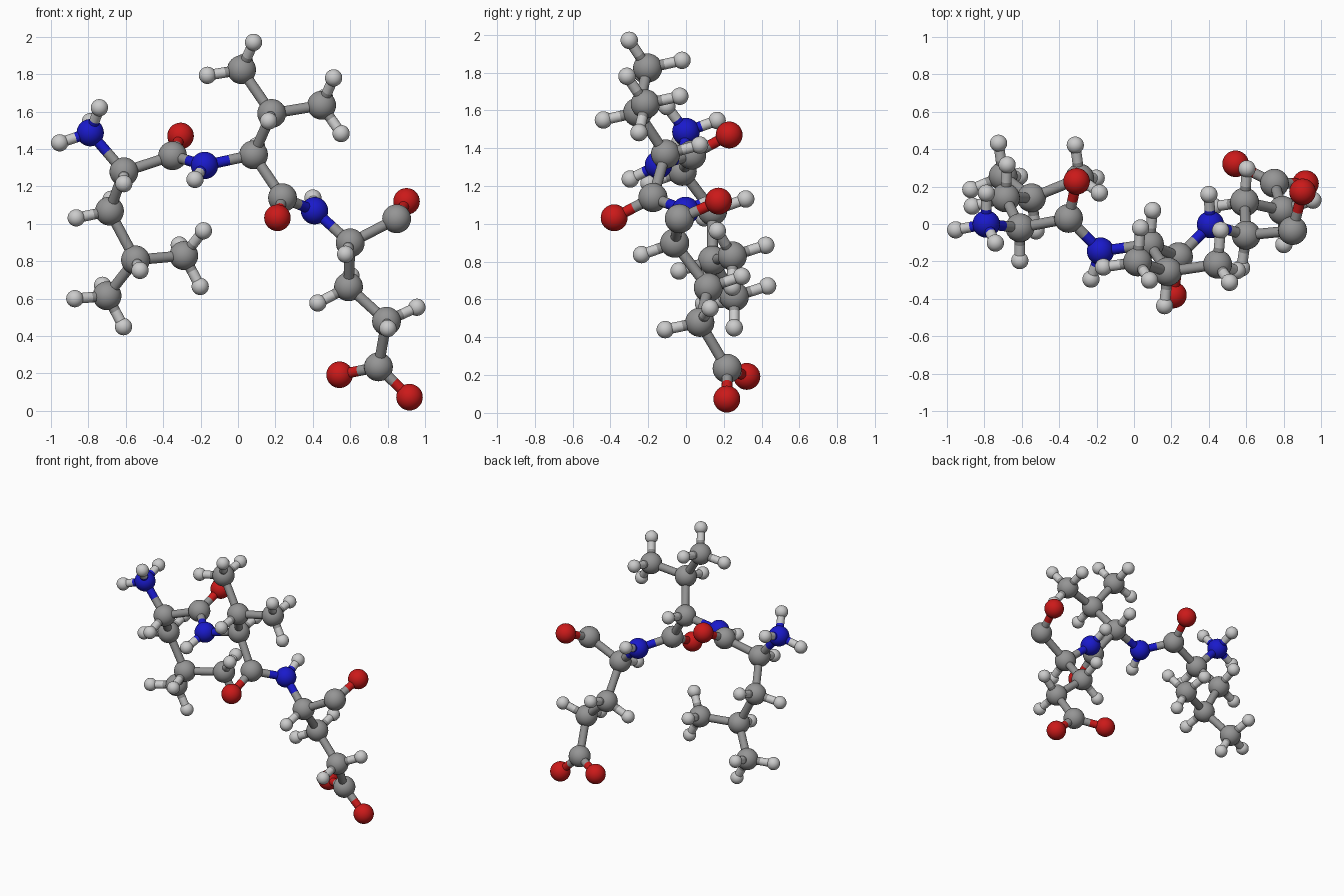
import bpy, bmesh
from mathutils import Vector

if "Cube" in bpy.data.objects:
    bpy.data.objects.remove(bpy.data.objects["Cube"])

RADIUS = {'C': 0.077, 'N': 0.073, 'O': 0.071, 'H': 0.046}
NAME = {'C': 'carbon', 'N': 'nitrogen', 'O': 'oxygen', 'H': 'hydrogen'}
COLOR = {'N': (0.01, 0.01, 0.6, 1), 'O': (0.6, 0.01, 0.01, 1), 'H': (0.62, 0.62, 0.62, 1),
         'C': (0.3, 0.3, 0.3, 1)}
BOND_R = 0.028

# heavy atoms, one table per residue (first letter is the element)
first = {'N1': (-.79, 0, 1.487), 'CA1': (-.61, -.02, 1.278), 'CB1': (-.687, .14, 1.068),
         'CG1': (-.548, .14, .807), 'CD1': (-.70, .255, .615), 'CE1': (-.29, .245, .83),
         'C1': (-.35, .03, 1.364), 'O1': (-.307, .228, 1.47)}
second = {'N2': (-.179, -.145, 1.312), 'CA2': (.083, -.108, 1.369), 'CB2': (.18, -.255, 1.59),
          'CG2': (.019, -.203, 1.824), 'CD2': (.447, -.215, 1.634),
          'C2': (.238, -.175, 1.139), 'O2': (.211, -.38, 1.032)}
third = {'N3': (.409, -.003, 1.07), 'CA3': (.6, -.06, .898), 'CB3': (.591, .118, .663),
         'CG3': (.794, .073, .479), 'CD3': (.751, .218, .235), 'OA3': (.543, .322, .193),
         'OB3': (.917, .216, .073), 'C3': (.848, -.035, 1.027), 'O3': (.901, .172, 1.12)}
atoms = {k: Vector(v) for t in (first, second, third) for k, v in t.items()}

CHAINS = ["N1 CA1 C1 N2 CA2 C2 N3 CA3 C3 O3", "CA1 CB1 CG1 CD1", "CG1 CE1", "C1 O1",
          "CA2 CB2 CG2", "CB2 CD2", "C2 O2", "CA3 CB3 CG3 CD3 OA3", "CD3 OB3"]
bonds = []
for chain in CHAINS:
    k = chain.split()
    bonds += list(zip(k, k[1:]))


def linked(a):
    return [q if p == a else p for p, q in bonds if a in (p, q)]


def direction(a, b):
    return (atoms[b] - atoms[a]).normalized()


def add_hydrogens(a, dirs):
    length = 0.175 if a[0] == 'N' else 0.187
    for i, d in enumerate(dirs):
        h = f"H{a}_{i}"
        atoms[h] = atoms[a] + d.normalized() * length
        bonds.append((a, h))


# single hydrogens point away from their neighbours
for a in "CA1 CG1 N2 CA2 CB2 N3 CA3".split():
    add_hydrogens(a, [-sum((direction(a, b) for b in linked(a)), Vector())])
# paired hydrogens straddle the chain
for a in "CB1 CB3 CG3".split():
    u, v = [direction(a, b) for b in linked(a)]
    out, side = -(u + v).normalized(), u.cross(v).normalized()
    add_hydrogens(a, [out * 0.577 + side * s * 0.816 for s in (1, -1)])
# end groups carry three staggered hydrogens
for a in "N1 CD1 CE1 CG2 CD2".split():
    p = linked(a)[0]
    add_hydrogens(a, [-direction(p, q) for q in linked(p) if q != a])

# shared meshes: a ball and a half stick for each element
balls, sticks = {}, {}
for e in RADIUS:
    mat = bpy.data.materials.new(NAME[e])
    mat.diffuse_color = COLOR[e]
    mat.use_nodes = True
    mat.node_tree.nodes["Principled BSDF"].inputs["Base Color"].default_value = mat.diffuse_color
    for store, kind in ((balls, 'ball'), (sticks, 'stick')):
        bm = bmesh.new()
        if kind == 'ball':
            bmesh.ops.create_uvsphere(bm, u_segments=32, v_segments=16, radius=RADIUS[e])
        else:
            bmesh.ops.create_cone(bm, cap_ends=False, segments=20, radius1=BOND_R,
                                  radius2=BOND_R, depth=1)
        for f in bm.faces:
            f.smooth = True
        me = bpy.data.meshes.new(f"{NAME[e]}_{kind}")
        bm.to_mesh(me)
        bm.free()
        me.materials.append(mat)
        store[e] = me


def place(name, mesh, loc):
    ob = bpy.data.objects.new(name, mesh)
    bpy.context.collection.objects.link(ob)
    ob.location = loc
    return ob


# atoms
for k, p in atoms.items():
    place(f"{NAME[k[0]]}_atom", balls[k[0]], p)

# bonds: each half takes the colour of its own atom
for p, q in bonds:
    mid = (atoms[p] + atoms[q]) / 2
    for k in (p, q):
        d = mid - atoms[k]
        ob = place(f"{NAME[k[0]]}_bond", sticks[k[0]], (mid + atoms[k]) / 2)
        ob.rotation_euler = d.to_track_quat('Z', 'Y').to_euler()
        ob.scale = (1, 1, d.length)
